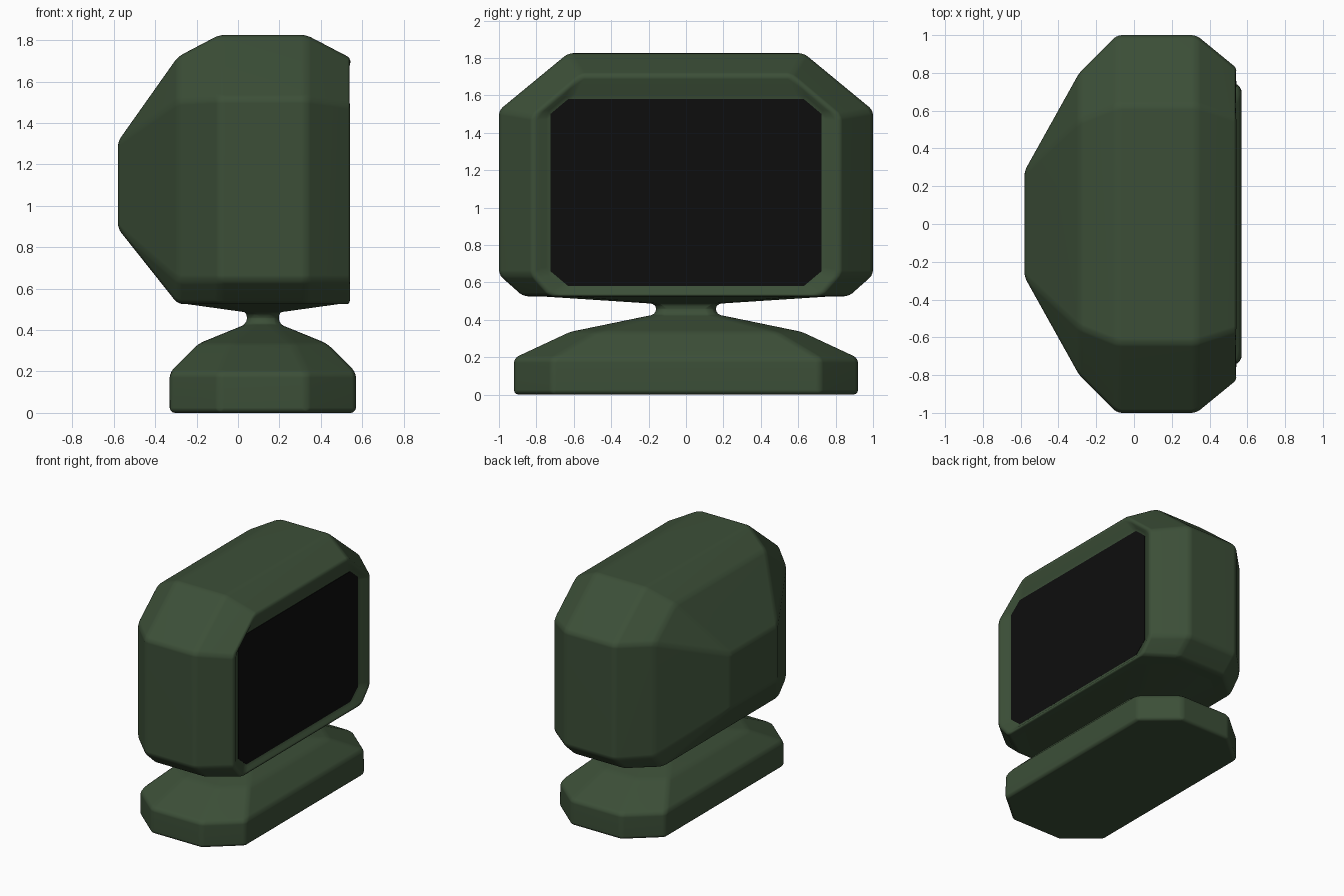
import bpy, bmesh, math

if "Cube" in bpy.data.objects:
    bpy.data.objects.remove(bpy.data.objects["Cube"])


def material(name, rgb):
    m = bpy.data.materials.new(name)
    m.diffuse_color = (*rgb, 1)
    m.use_nodes = True
    m.node_tree.nodes["Principled BSDF"].inputs["Base Color"].default_value = m.diffuse_color
    return m


green = material("dark_green", (0.045, 0.078, 0.039))
black = material("screen_black", (0.004, 0.004, 0.004))


def loft(name, rings, mat, bevel=0.0):
    """Skin a list of equal-length rings, cap both ends, then soften the edges."""
    bm = bmesh.new()
    rows = [[bm.verts.new(p) for p in ring] for ring in rings]
    n = len(rows[0])
    for a, b in zip(rows, rows[1:]):
        for i in range(n):
            j = (i + 1) % n
            bm.faces.new((a[i], a[j], b[j], b[i]))
    bm.faces.new(rows[0][::-1])
    bm.faces.new(rows[-1])
    bmesh.ops.remove_doubles(bm, verts=bm.verts[:], dist=0.0005)
    bmesh.ops.recalc_face_normals(bm, faces=bm.faces[:])
    me = bpy.data.meshes.new(name)
    bm.to_mesh(me)
    bm.free()
    ob = bpy.data.objects.new(name, me)
    bpy.context.collection.objects.link(ob)
    me.materials.append(mat)
    bpy.ops.object.select_all(action='DESELECT')
    ob.select_set(True)
    bpy.context.view_layer.objects.active = ob
    bpy.ops.object.shade_smooth_by_angle(angle=math.radians(50))
    if bevel:
        mod = ob.modifiers.new("bevel", 'BEVEL')
        mod.width = bevel
        mod.segments = 3
        mod.limit_method = 'ANGLE'
        mod.angle_limit = math.radians(8)
        ob.modifiers.new("normals", 'WEIGHTED_NORMAL')
    return ob


def section(x, half):
    """Mirror half a (y, z) section across y = 0."""
    return [(x, y, z) for y, z in half] + [(x, -y, z) for y, z in half[::-1]]


def octagon(hx, hy, z, cx=0.12):
    """Long octagon lying flat."""
    ax, ay = hx * 0.47, hy * 0.78
    quarter = [(hx, ay), (ax, hy)]
    half = quarter + [(-x, y) for x, y in quarter[::-1]]
    return [(cx + x, y, z) for x, y in half] + [(cx + x, -y, z) for x, y in half[::-1]]


# Housing: sections from the small back plate to the recessed front
middle = [(0.63, 1.825), (1.0, 1.52), (1.0, 0.64), (0.87, 0.525)]
opening = [(0.63, 1.58), (0.725, 1.50), (0.725, 0.66), (0.63, 0.58)]
loft("housing", [
    section(-0.58, [(0.28, 1.31), (0.28, 1.31), (0.28, 0.89), (0.28, 0.89)]),
    section(-0.29, [(0.55, 1.72), (0.80, 1.51), (0.80, 0.64), (0.70, 0.525)]),
    section(-0.09, middle),
    section(0.33, middle),
    section(0.55, [(0.56, 1.71), (0.82, 1.49), (0.82, 0.64), (0.72, 0.525)]),
    section(0.505, opening),
], green, 0.025)

# Screen: thin black panel in the recess
loft("screen", [section(0.49, opening), section(0.511, opening)], black)

# Stand: foot, narrow neck and flare under the housing
loft("stand", [octagon(*r) for r in [
    (0.45, 0.92, 0.0), (0.45, 0.92, 0.195), (0.31, 0.62, 0.335),
    (0.077, 0.16, 0.43), (0.077, 0.16, 0.485), (0.40, 0.85, 0.53)]], green, 0.025)
